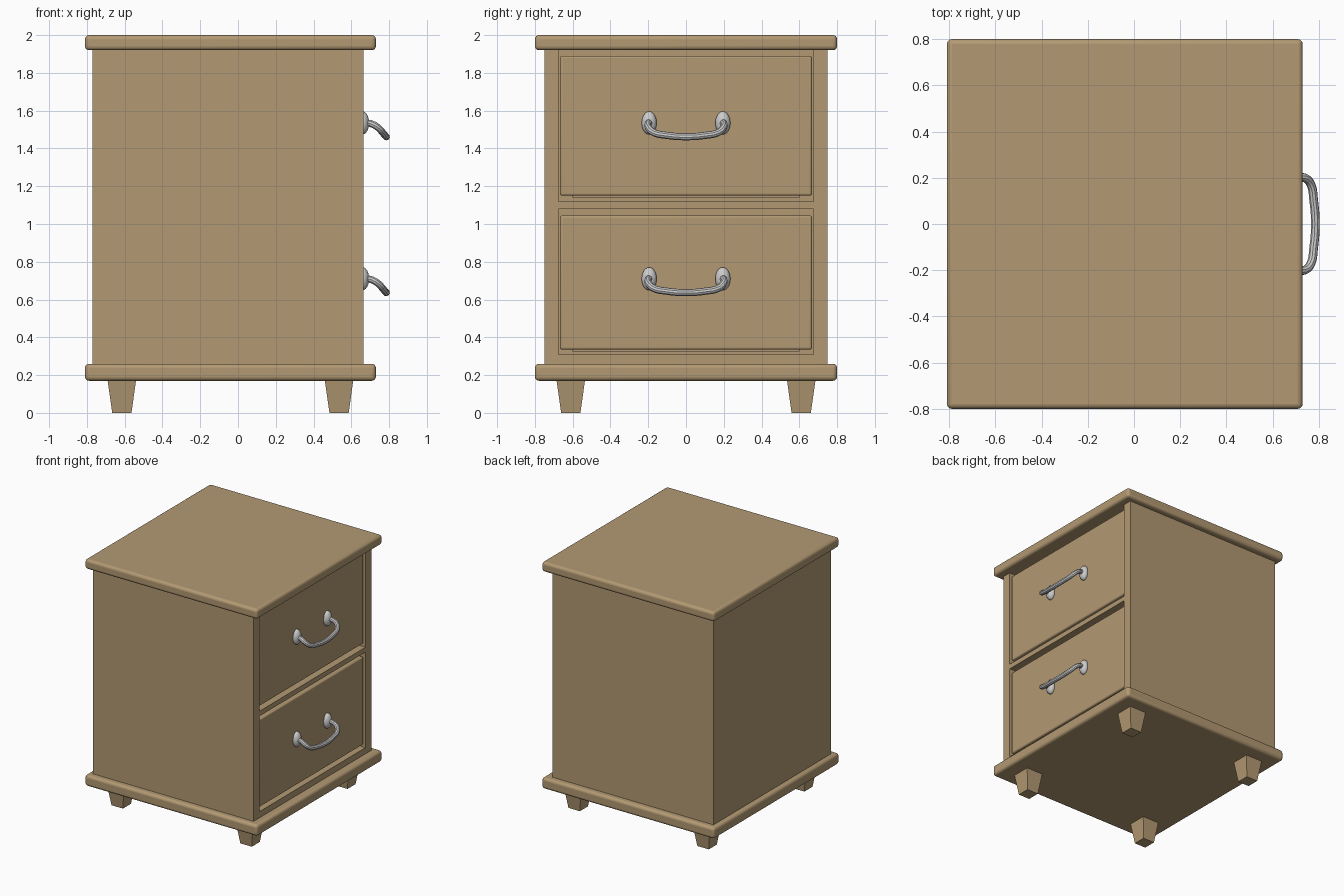
import bpy, bmesh
from mathutils import Matrix, Vector

if "Cube" in bpy.data.objects:
    bpy.data.objects.remove(bpy.data.objects["Cube"])

wood = bpy.data.materials.new("wood")
wood.diffuse_color = (0.45, 0.32, 0.17, 1)
wood.use_nodes = True
wood.node_tree.nodes["Principled BSDF"].inputs["Base Color"].default_value = wood.diffuse_color


def finish(name, bm, mat=None):
    me = bpy.data.meshes.new(name)
    bm.to_mesh(me)
    bm.free()
    ob = bpy.data.objects.new(name, me)
    bpy.context.collection.objects.link(ob)
    if mat:
        me.materials.append(mat)
    return ob


def smooth(ob):
    bpy.ops.object.select_all(action='DESELECT')
    ob.select_set(True)
    bpy.context.view_layer.objects.active = ob
    bpy.ops.object.shade_smooth_by_angle()


def box(name, x, y, z, bevel=0, taper=1):
    bm = bmesh.new()
    bmesh.ops.create_cube(bm, size=1)
    for v in bm.verts:
        k = taper if v.co.z < 0 else 1
        v.co = Vector([(a + b) / 2 + c * (b - a) * s
                       for (a, b), c, s in zip((x, y, z), v.co, (k, k, 1))])
    ob = finish(name, bm, wood)
    if bevel:
        m = ob.modifiers.new("rounded_edges", 'BEVEL')
        m.width, m.segments = bevel, 4
        smooth(ob)
    return ob


# Top and base slabs
box("top_slab", (-0.81, 0.73), (-0.8, 0.8), (1.92, 2.0), 0.022)
box("base_slab", (-0.81, 0.73), (-0.8, 0.8), (0.17, 0.26), 0.022)

# Carcass panels, open towards +x
box("back_panel", (-0.77, -0.70), (-0.675, 0.675), (0.26, 1.92))
for s, side in ((-1, "left"), (1, "right")):
    box(side + "_side_panel", (-0.77, 0.665), sorted((s * 0.675, s * 0.75)), (0.26, 1.92))
box("bottom_rail", (-0.70, 0.665), (-0.675, 0.675), (0.26, 0.31))
box("middle_rail", (-0.70, 0.665), (-0.675, 0.675), (1.08, 1.12))

# Tapered legs
for lx, end in ((-0.615, "back"), (0.535, "front")):
    for ly, side in ((-0.61, "left"), (0.61, "right")):
        box(f"{end}_{side}_leg", (lx - 0.075, lx + 0.075), (ly - 0.075, ly + 0.075),
            (0, 0.17), taper=0.68)


def handle(name, z):
    # Bowed bar, mirrored about its middle
    half = [(0.65, -0.195, 0), (0.70, -0.199, -0.003), (0.738, -0.2, -0.022),
            (0.765, -0.172, -0.05), (0.778, -0.1, -0.066)]
    pts = half + [(0.785, 0, -0.073)] + [(x, -y, h) for x, y, h in reversed(half)]
    cu = bpy.data.curves.new(name, 'CURVE')
    cu.dimensions = '3D'
    cu.bevel_depth, cu.bevel_resolution, cu.resolution_u = 0.019, 3, 6
    sp = cu.splines.new('BEZIER')
    sp.bezier_points.add(len(pts) - 1)
    for b, p in zip(sp.bezier_points, pts):
        b.co = (p[0], p[1], p[2] + z)
        b.handle_left_type = b.handle_right_type = 'AUTO'
    ob = bpy.data.objects.new(name + "_bar", cu)
    bpy.context.collection.objects.link(ob)
    bpy.ops.object.select_all(action='DESELECT')
    ob.select_set(True)
    bpy.context.view_layer.objects.active = ob
    bpy.ops.object.convert(target='MESH')
    smooth(bpy.context.object)
    # Oval domed mounting plates
    for y in (-0.195, 0.195):
        bm = bmesh.new()
        bmesh.ops.create_uvsphere(bm, u_segments=24, v_segments=12, radius=1, matrix=
                                  Matrix.Translation((0.66, y, z)) @ Matrix.Diagonal((0.034, 0.04, 0.061, 1)))
        smooth(finish(name + "_plate", bm))


# Drawers: rounded front, box behind and handle
for name, z0, z1, hz in (("lower_drawer", 0.335, 1.045, 0.71), ("upper_drawer", 1.15, 1.89, 1.535)):
    box(name + "_front", (0.59, 0.655), (-0.667, 0.667), (z0, z1), 0.012)
    box(name + "_box", (-0.65, 0.60), (-0.60, 0.60), (z0 - 0.01, z1 - 0.1))
    handle(name + "_handle", hz)
